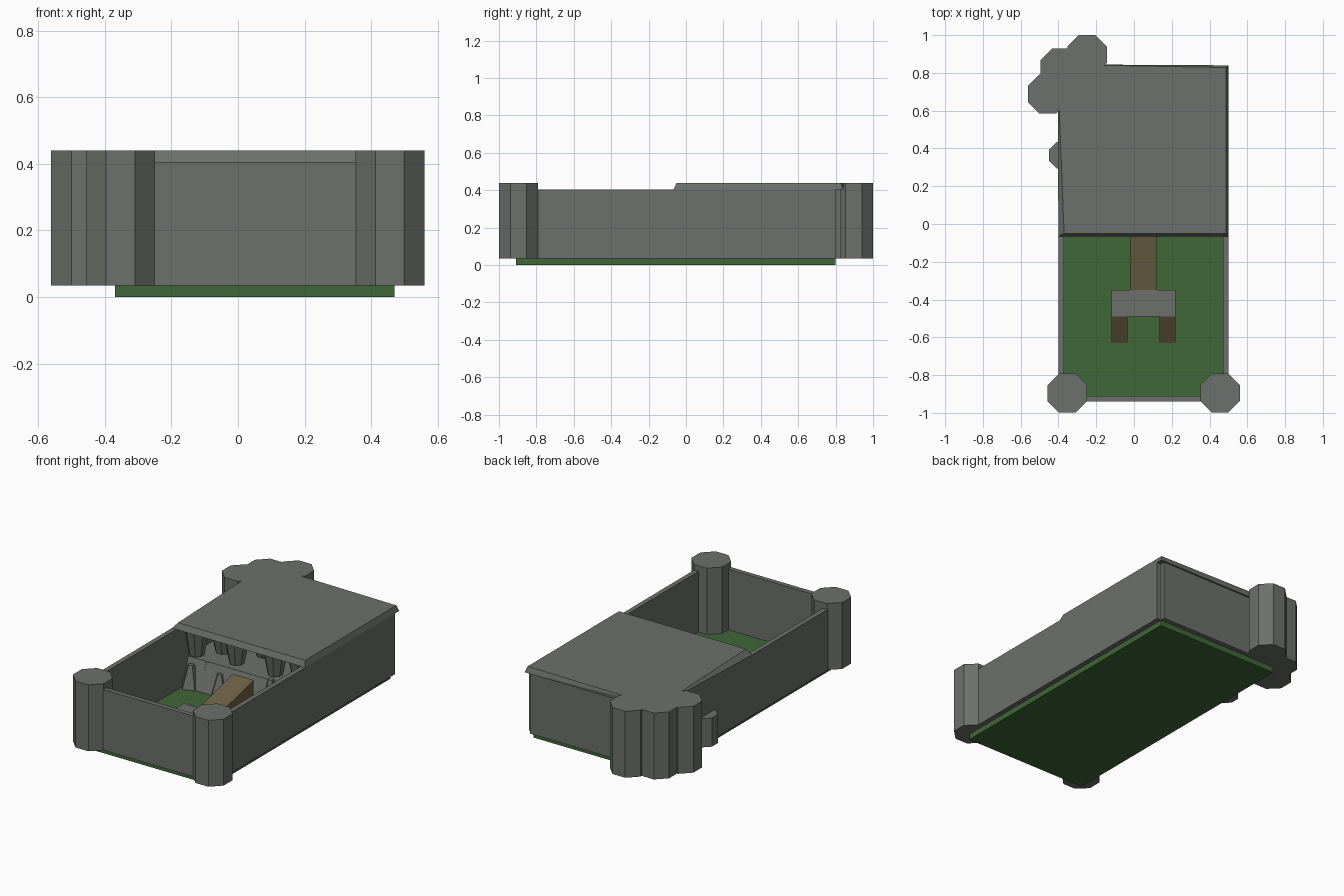
import bpy, bmesh, math, random
from mathutils import Vector

if "Cube" in bpy.data.objects:
    bpy.data.objects.remove(bpy.data.objects["Cube"])

random.seed(4)


def material(name, rgb):
    m = bpy.data.materials.new(name)
    m.diffuse_color = (*rgb, 1)
    m.use_nodes = True
    m.node_tree.nodes["Principled BSDF"].inputs["Base Color"].default_value = m.diffuse_color
    return m


STONE = material("grey stone", (0.150, 0.162, 0.145))
GRASS = material("green grass", (0.050, 0.135, 0.038))
WOOD = material("tan ramp", (0.156, 0.122, 0.061))


def hull(name, points, mat):
    """Convex solid around a few points."""
    bm = bmesh.new()
    for p in points:
        bm.verts.new(p)
    bmesh.ops.convex_hull(bm, input=bm.verts[:])
    bmesh.ops.dissolve_limit(bm, angle_limit=0.01, verts=bm.verts[:], edges=bm.edges[:])
    bmesh.ops.recalc_face_normals(bm, faces=bm.faces[:])
    me = bpy.data.meshes.new(name)
    bm.to_mesh(me)
    bm.free()
    me.materials.append(mat)
    ob = bpy.data.objects.new(name, me)
    bpy.context.collection.objects.link(ob)
    return ob


def box(name, x0, x1, y0, y1, z0, z1, mat):
    return hull(name, [(x, y, z) for x in (x0, x1) for y in (y0, y1) for z in (z0, z1)], mat)


def ring(x, y, z, apothem, n=8):
    r = apothem / math.cos(math.pi / n)
    return [(x + r * math.cos(math.tau * (i + .5) / n),
             y + r * math.sin(math.tau * (i + .5) / n), z) for i in range(n)]


def pillar(name, x, y, z0, z1, a0, a1, n=8):
    """Straight or tapered prism; a0 and a1 are half widths across flats."""
    return hull(name, ring(x, y, z0, a0, n) + ring(x, y, z1, a1, n), STONE)


def ramp(name, x0, x1, y0, y1, z0, z1):
    """Wedge on the floor rising from z0 at y0 to z1 at y1."""
    return hull(name, [(x, y, z) for x in (x0, x1)
                       for y, z in ((y0, FLOOR - .005), (y0, z0), (y1, FLOOR - .005), (y1, z1))], WOOD)


FLOOR, WALL, TOP = 0.035, 0.405, 0.44

# grass base
box("grass_base", -.37, .47, -.91, .80, 0, FLOOR, GRASS)

# walls, meeting edge to edge at the corners
box("left_wall", -.40, -.37, -.91, .80, FLOOR, WALL, STONE)
box("right_wall", .47, .50, -.91, .80, FLOOR, WALL, STONE)
box("front_wall", -.37, .47, -.94, -.91, FLOOR, WALL, STONE)
box("back_wall", -.37, .47, .80, .83, FLOOR, WALL, STONE)

# roof slab over the rear half, with uneven sloped edges
hull("cave_roof", [(-.40, -.066, WALL), (.50, -.066, WALL), (.50, .84, WALL), (-.40, .84, WALL),
                   (-.37, -.05, TOP), (.488, -.05, TOP), (.488, .828, TOP), (-.405, .845, TOP)], STONE)

# octagonal towers: two at the front, three clustered at the rear left
for i, (x, y) in enumerate([(-.353, -.895), (.456, -.895),
                            (-.248, .897), (-.39, .825), (-.457, .688)]):
    pillar(f"tower_{i}", x, y, FLOOR, TOP, .104, .104)

# boulder poking through the left wall
pillar("side_boulder", -.38, .365, FLOOR, .21, .07, .07)

# platform with twin lower ramps and one upper ramp
box("platform", -.12, .22, -.49, -.35, FLOOR - .005, .13, STONE)
ramp("left_ramp", -.12, -.035, -.63, -.49, FLOOR + .002, .13)
ramp("right_ramp", .135, .22, -.63, -.49, FLOOR + .002, .13)
ramp("upper_ramp", -.02, .12, -.35, -.02, .13, .21)

# rocky ledge inside the cave
hull("cave_ledge", [(x, y, z) for x in (-.37, .47)
                    for y, z in ((-.01, FLOOR), (.05, .20), (.80, .20), (.80, FLOOR))], STONE)

# floor rocks along the ledge
for i, (x, y, h) in enumerate([(-.33, .02, .17), (-.24, .06, .20), (-.14, .03, .16),
                               (.20, .03, .22), (.31, .06, .25), (.41, .02, .20)]):
    pillar(f"floor_rock_{i}", x, y, FLOOR, h, .05, .015, 5)

# rocks hanging from the roof
for i, (x, y, z) in enumerate([(-.32, .06, .22), (-.17, .10, .26), (-.05, .06, .24),
                               (.09, .12, .30), (.21, .06, .24), (.36, .08, .26)]):
    pillar(f"hanging_rock_{i}", x, y, z, WALL + .005, .04, .07)
